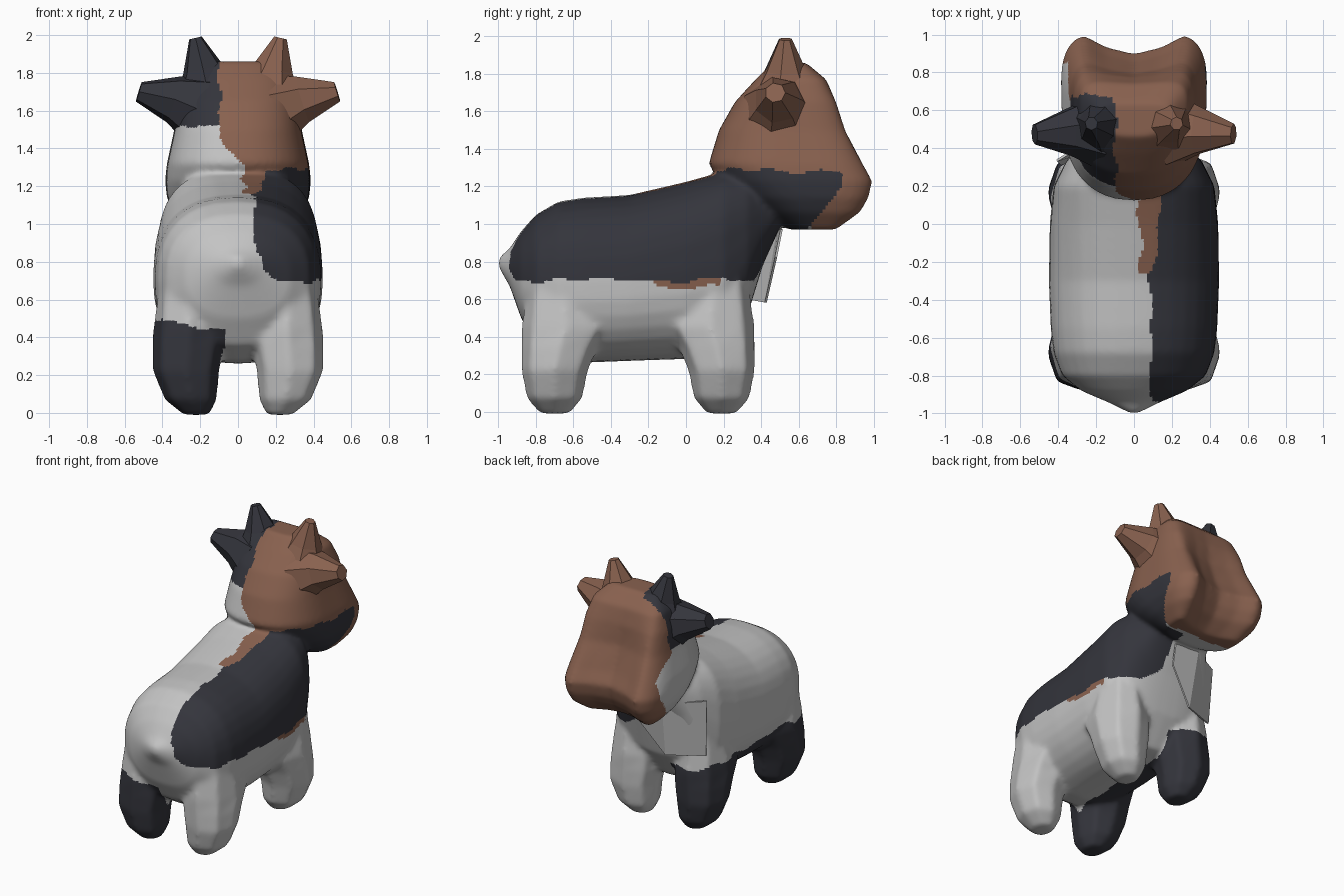
import bpy, bmesh, math
from mathutils import Vector

cube = bpy.data.objects.get("Cube")
if cube:
    bpy.data.objects.remove(cube)


def material(name, r, g, b):
    m = bpy.data.materials.new(name)
    m.use_nodes = True
    m.diffuse_color = (r, g, b, 1)
    bsdf = m.node_tree.nodes["Principled BSDF"]
    bsdf.inputs["Base Color"].default_value = (r, g, b, 1)
    bsdf.inputs["Roughness"].default_value = 0.8
    return m


white = material("off_white", 0.55, 0.55, 0.55)
dark = material("charcoal", 0.034, 0.035, 0.045)
brown = material("brown", 0.25, 0.12, 0.078)
WHITE, DARK, BROWN = 0, 1, 2


def power(v, n):
    return math.copysign(abs(v) ** (2 / n), v)


def outline(a, b, n, count, n_low=None):
    """Rounded-box outline with half sizes a and b; the negative half may be rounder."""
    for i in range(count):
        t = math.tau * i / count
        e = n_low if n_low and math.sin(t) < 0 else n
        yield a * power(math.cos(t), e), b * power(math.sin(t), e)


def loft(bm, rings):
    rows = [[bm.verts.new(p) for p in ring] for ring in rings]
    for r, s in zip(rows, rows[1:]):
        for i in range(len(r)):
            j = (i + 1) % len(r)
            bm.faces.new((r[i], r[j], s[j], s[i]))
    bm.faces.new(rows[0])
    bm.faces.new(rows[-1])


def finish(bm, name, mats):
    bmesh.ops.recalc_face_normals(bm, faces=bm.faces[:])
    me = bpy.data.meshes.new(name)
    bm.to_mesh(me)
    bm.free()
    ob = bpy.data.objects.new(name, me)
    bpy.context.collection.objects.link(ob)
    for m in mats:
        me.materials.append(m)
    return ob


bm = bmesh.new()

# Torso, running out into the stub tail: y, underside, back, half width, squareness of the back
torso = [(-1.0, 0.77, 0.82, 0.02, 2), (-0.94, 0.67, 0.87, 0.14, 2), (-0.88, 0.5, 0.96, 0.28, 2.2),
         (-0.8, 0.36, 1.05, 0.38, 2.4), (-0.68, 0.28, 1.12, 0.425, 2.4),
         (-0.55, 0.26, 1.14, 0.44, 2.4), (-0.3, 0.27, 1.155, 0.45, 2.4),
         (0, 0.28, 1.225, 0.445, 2.6), (0.2, 0.31, 1.28, 0.425, 3), (0.33, 0.52, 1.28, 0.36, 3),
         (0.41, 0.78, 1.24, 0.29, 2.6), (0.5, 0.98, 1.2, 0.22, 2.4)]
loft(bm, [[(x, y, (lo + hi) / 2 + z) for x, z in outline(w, (hi - lo) / 2, n, 32, 2.4)]
          for y, lo, hi, w, n in torso])

# Head: z, back, face, half width; the face is dented between the muzzle lobes
head = [(0.97, 0.55, 0.86, 0.27), (1.06, 0.4, 0.965, 0.35), (1.14, 0.28, 1.01, 0.385),
        (1.23, 0.18, 1.03, 0.395), (1.32, 0.12, 0.985, 0.385), (1.5, 0.175, 0.895, 0.345),
        (1.65, 0.26, 0.84, 0.325), (1.77, 0.37, 0.775, 0.29), (1.86, 0.46, 0.65, 0.2)]
rings = []
for z, back, face, w in head:
    depth = (face - back) / 2
    ring = []
    for x, y in outline(w, depth, 3.8, 40, 2.3):
        front = max(0, y / depth)
        dent = 0.13 * front * max(0, 1 - (x / 0.27) ** 2) * min(1, (1.9 - z) / 0.5)
        ring.append((x * (0.97 + 0.04 * front), face - depth + y - dent, z))
    rings.append(ring)
loft(bm, rings)

# Legs, flaring inward into the belly: z, centre x, half width, half depth, inward shift
leg = [(-0.01, 0.22, 0.07, 0.08, 0), (0.07, 0.25, 0.14, 0.15, 0), (0.22, 0.275, 0.178, 0.18, 0),
       (0.34, 0.265, 0.19, 0.205, 0.025), (0.45, 0.26, 0.19, 0.24, 0.06), (0.72, 0.27, 0.14, 0.18, 0.04)]
for side in (-1, 1):
    for cy, inward in ((-0.7, 1), (0.19, -1)):
        loft(bm, [[(side * cx + x, cy + inward * shift + y, z) for x, y in outline(a, b, 2.3, 8)]
                  for z, cx, a, b, shift in leg])

# Fuse the body masses into one smooth skin
source = finish(bm, "body", [])
remesh = source.modifiers.new("fuse", "REMESH")
remesh.mode = "VOXEL"
remesh.voxel_size = 0.015
smooth = source.modifiers.new("soften", "SMOOTH")
smooth.factor = 0.5
smooth.iterations = 14
bpy.context.view_layer.update()
skin = bpy.data.meshes.new_from_object(source.evaluated_get(bpy.context.evaluated_depsgraph_get()))
source.modifiers.clear()
source.data = skin
skin.materials.clear()
for m in (white, dark, brown):
    skin.materials.append(m)


def coat(x, y, z):
    """Patch colour at a point on the hide."""
    wave = 0.01 * math.sin(19 * x + 23 * y) + 0.008 * math.sin(31 * z + 9 * y)
    x, y, z = x + wave, y + wave, z + wave
    cheek = min(0.85, 0.71 + 0.8 * (z - 1.05))
    if x < -0.08 and z < 0.46 - 0.2 * (x + 0.22):
        return DARK
    if x > 0.03 and -0.25 < y < 0.22 and z > 1.1 and x < 0.1 + 0.12 * (y + 0.25):
        return BROWN
    if x > 0.09 and max(0.7, 0.7 + 0.6 * (0.25 - x)) < z < 1.285 and -0.95 < y < cheek:
        return DARK
    if x > 0.2 and -0.17 < y < 0.17 and 0.665 < z <= 0.7:
        return BROWN
    if x < -0.22 and z < 1.5:
        return BROWN if y > max(0.66, min(cheek, 0.72 + 1.1 * (1.45 - z))) else WHITE
    if y > 0.67 and z > 0.9:
        return BROWN
    if y > 0.1 and z > 1.2 and x > max(-0.1, -0.1 + 0.6 * (1.5 - z)):
        return BROWN
    if z > 1.52 and x < 0:
        return DARK
    return WHITE


for p in skin.polygons:
    p.material_index = coat(*p.center)
    p.use_smooth = True


# Horns and ears: flared faceted cones, brown on one side and dark on the other
def spike(name, stations, mat):
    a, b = Vector(stations[0][0]), Vector(stations[-1][0])
    turn = (b - a).to_track_quat("Z", "Y")
    bm = bmesh.new()
    loft(bm, [[Vector(c) + turn @ Vector((x, y, 0)) for x, y in outline(r, r, 2, 7)]
              for c, r in stations])
    finish(bm, name, [mat])


for side, label, mat in ((1, "left", brown), (-1, "right", dark)):
    spike(label + "_horn", [((side * 0.16, 0.53, 1.7), 0.18), ((side * 0.185, 0.53, 1.82), 0.11),
                            ((side * 0.225, 0.53, 1.985), 0.035)], mat)
    spike(label + "_ear", [((side * 0.2, 0.49, 1.6), 0.2), ((side * 0.34, 0.49, 1.66), 0.13),
                           ((side * 0.525, 0.475, 1.7), 0.055)], mat)

# Chest flap hanging from one shoulder across the chest: top and hem of each column
columns = [((-0.41, 0.34, 1.02), (-0.39, 0.32, 0.6)),
           ((-0.15, 0.5, 0.99), (-0.13, 0.43, 0.58)),
           ((0.06, 0.515, 0.97), (0.06, 0.485, 0.82))]
bm = bmesh.new()
pairs = [[bm.verts.new(p) for p in column] for column in columns]
for (a, b), (c, d) in zip(pairs, pairs[1:]):
    bm.faces.new((a, c, d, b))
flap = finish(bm, "chest_flap", [white])
thick = flap.modifiers.new("thickness", "SOLIDIFY")
thick.thickness = 0.012
